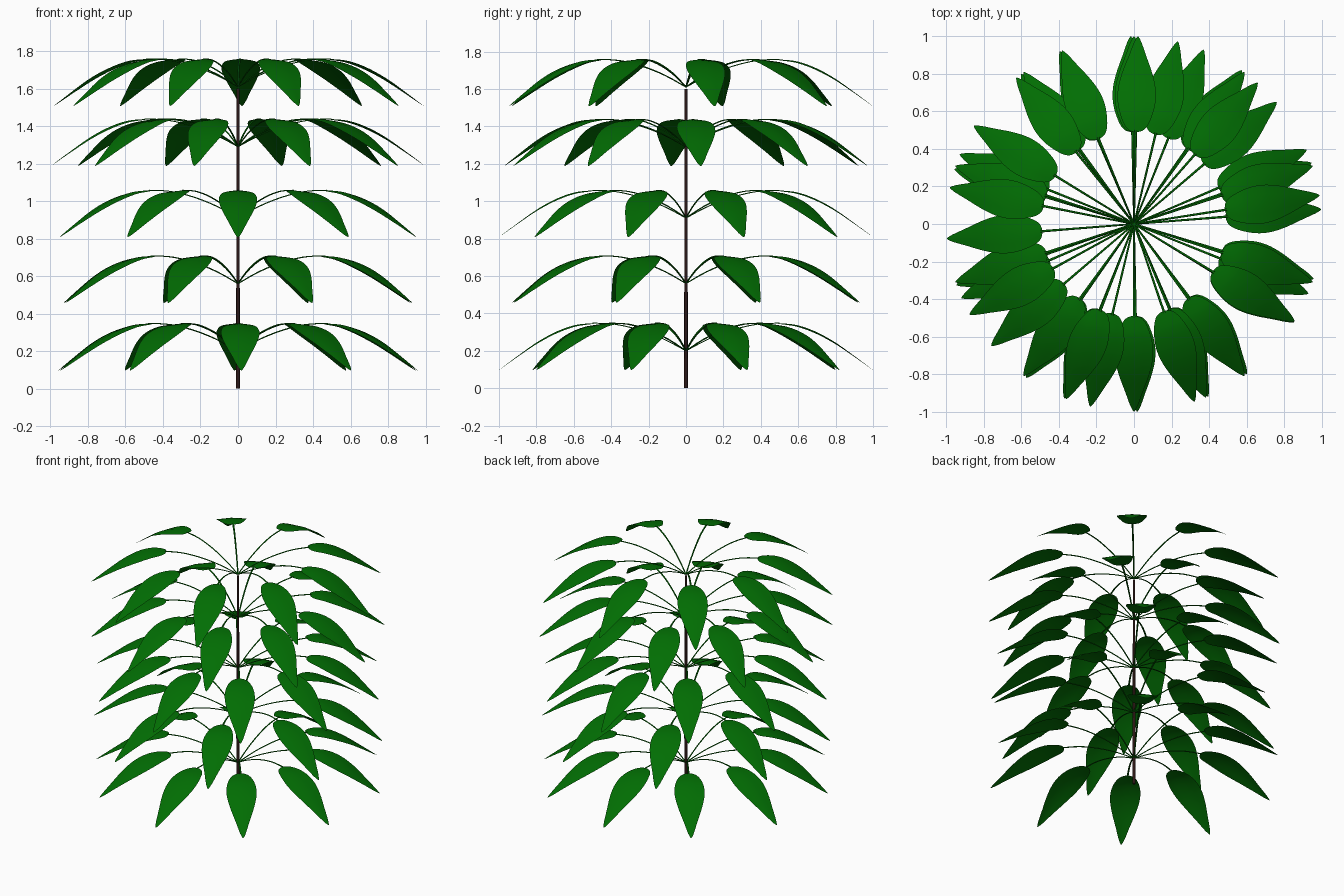
import bpy
import math
from mathutils import Vector

cube = bpy.data.objects.get("Cube")
if cube:
    bpy.data.objects.remove(cube)


def material(name, rgb):
    m = bpy.data.materials.new(name)
    m.use_nodes = True
    m.diffuse_color = (*rgb, 1)
    bsdf = next(n for n in m.node_tree.nodes if n.type == 'BSDF_PRINCIPLED')
    bsdf.inputs["Base Color"].default_value = (*rgb, 1)
    bsdf.inputs["Roughness"].default_value = 0.7
    return m


leaf_green = material("leaf green", (0.0005, 0.155, 0.001))
bark_brown = material("bark brown", (0.025, 0.008, 0.007))


def loft(name, rings, closed, mat):
    """Skin a list of equally long point rows with smooth quads."""
    n = len(rings[0])
    verts = [p for ring in rings for p in ring]
    faces = []
    for i in range(len(rings) - 1):
        for j in range(n if closed else n - 1):
            k = (j + 1) % n
            faces.append((i * n + j, (i + 1) * n + j, (i + 1) * n + k, i * n + k))
    mesh = bpy.data.meshes.new(name)
    mesh.from_pydata(verts, [], faces)
    mesh.validate()
    mesh.materials.append(mat)
    mesh.shade_smooth()
    return mesh


def sample(points, t):
    """Smooth interpolation through evenly spaced control points."""
    s = t * (len(points) - 1)
    i = min(int(s), len(points) - 2)
    f = s - i
    p = [Vector(points[max(0, min(len(points) - 1, i + d))]) for d in (-1, 0, 1, 2)]
    return p[1] + 0.5 * f * (p[2] - p[0] + f * (2 * p[0] - 5 * p[1] + 4 * p[2] - p[3]
                             + f * (3 * (p[1] - p[2]) + p[3] - p[0])))


# Stalk: thin, flattened arch running outwards along +x, widening to the leaf
arch = [(0, 0), (.12, .063), (.25, .112), (.38, .142), (.5, .148)]
stalk_rings = []
for i in range(13):
    r, z = sample(arch, i / 12)
    w = 0.0045 + 0.002 * i / 12
    stalk_rings.append([(r - 0.001 * math.sin(a), w * math.cos(a), z + 0.003 * math.sin(a))
                        for a in (math.tau * k / 6 for k in range(6))])
stalk_mesh = loft("leaf_stalk", stalk_rings, True, leaf_green)

# Blade: drooping pointed leaf with a slight ridge at the midrib
droop = [(.49, .148), (.59, .138), (.69, .104), (.79, .05), (.89, -.02), (1, -.102)]
widths = [(0, .006), (.02, .03), (.06, .052), (.13, .074), (.23, .092), (.35, .102),
          (.48, .099), (.62, .082), (.76, .057), (.89, .029), (1, .002)]
blade_rings = []
for i in range(31):
    t, w = sample(widths, i / 30)
    r, z = sample(droop, t)
    blade_rings.append([(r, w * u, z - 0.09 * w * abs(u)) for u in (-1, -.5, 0, .5, 1)])
blade_mesh = loft("leaf_blade", blade_rings, False, leaf_green)

# Trunk
bpy.ops.mesh.primitive_cone_add(vertices=12, radius1=0.01, radius2=0.008,
                                depth=1.6, location=(0, 0, 0.8))
trunk = bpy.context.object
trunk.name = "trunk"
trunk.data.materials.append(bark_brown)
bpy.ops.object.shade_smooth_by_angle()

# Whorls: height, number of leaves, turn in degrees
whorls = [(0.2, 10, 19), (0.56, 8, 23.2), (0.91, 10, 18), (1.29, 10, 4.5), (1.61, 9, 8.8)]
for tier, (height, count, turn) in enumerate(whorls, 1):
    for k in range(count):
        angle = math.radians(turn) + math.tau * k / count
        for part, mesh in (("stalk", stalk_mesh), ("leaf", blade_mesh)):
            ob = bpy.data.objects.new(f"{part}_tier{tier}_{k + 1}", mesh)
            ob.location.z = height
            ob.rotation_euler.z = angle
            bpy.context.collection.objects.link(ob)
